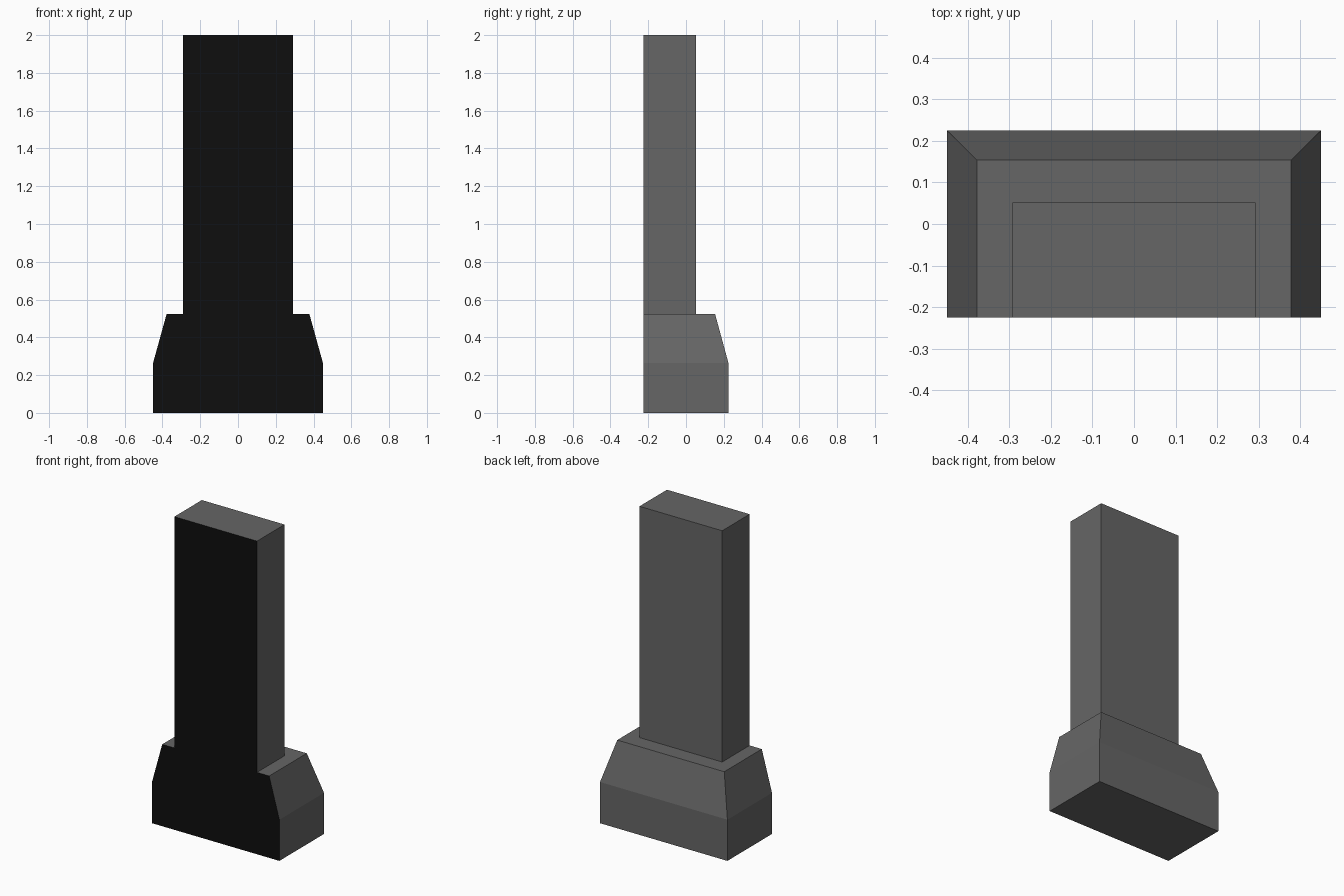
import bpy, bmesh

if "Cube" in bpy.data.objects:
    bpy.data.objects.remove(bpy.data.objects["Cube"])

FRONT = -0.225  # flat front plane shared by all parts


def material(name, linear):
    m = bpy.data.materials.new(name)
    m.diffuse_color = (linear, linear, linear, 1)
    m.use_nodes = True
    m.node_tree.nodes["Principled BSDF"].inputs["Base Color"].default_value = m.diffuse_color
    return m


GREY = material("grey stone", 0.133)
BLACK = material("soot black", 0.0045)


def loft(name, sections, bottom=False, top=False):
    """Stack rectangles (half width, back y, z) that share the front plane."""
    bm = bmesh.new()
    rings = [[bm.verts.new((x, y, z)) for x, y in
              ((-hx, FRONT), (hx, FRONT), (hx, back), (-hx, back))]
             for hx, back, z in sections]
    for a, b in zip(rings, rings[1:]):
        for i in range(4):
            j = (i + 1) % 4
            if i == 0 and a[0].co.z == b[0].co.z:
                continue  # a flat ledge has no front side
            face = bm.faces.new((a[i], a[j], b[j], b[i]))
            face.material_index = 1 if i == 0 else 0  # black front
    if bottom:
        bm.faces.new(rings[0][::-1])
    if top:
        bm.faces.new(rings[-1])
    mesh = bpy.data.meshes.new(name)
    bm.to_mesh(mesh)
    bm.free()
    mesh.materials.append(GREY)
    mesh.materials.append(BLACK)
    obj = bpy.data.objects.new(name, mesh)
    bpy.context.collection.objects.link(obj)
    return obj


# Base: straight block, tapered shoulder, then a ledge in to the column
loft("chimney_base", [(0.45, 0.225, 0), (0.45, 0.225, 0.263),
                      (0.378, 0.154, 0.523), (0.292, 0.052, 0.523)], bottom=True)

# Column: plain shaft with a closed top
loft("chimney_column", [(0.292, 0.052, 0.523), (0.292, 0.052, 2.0)], top=True)
